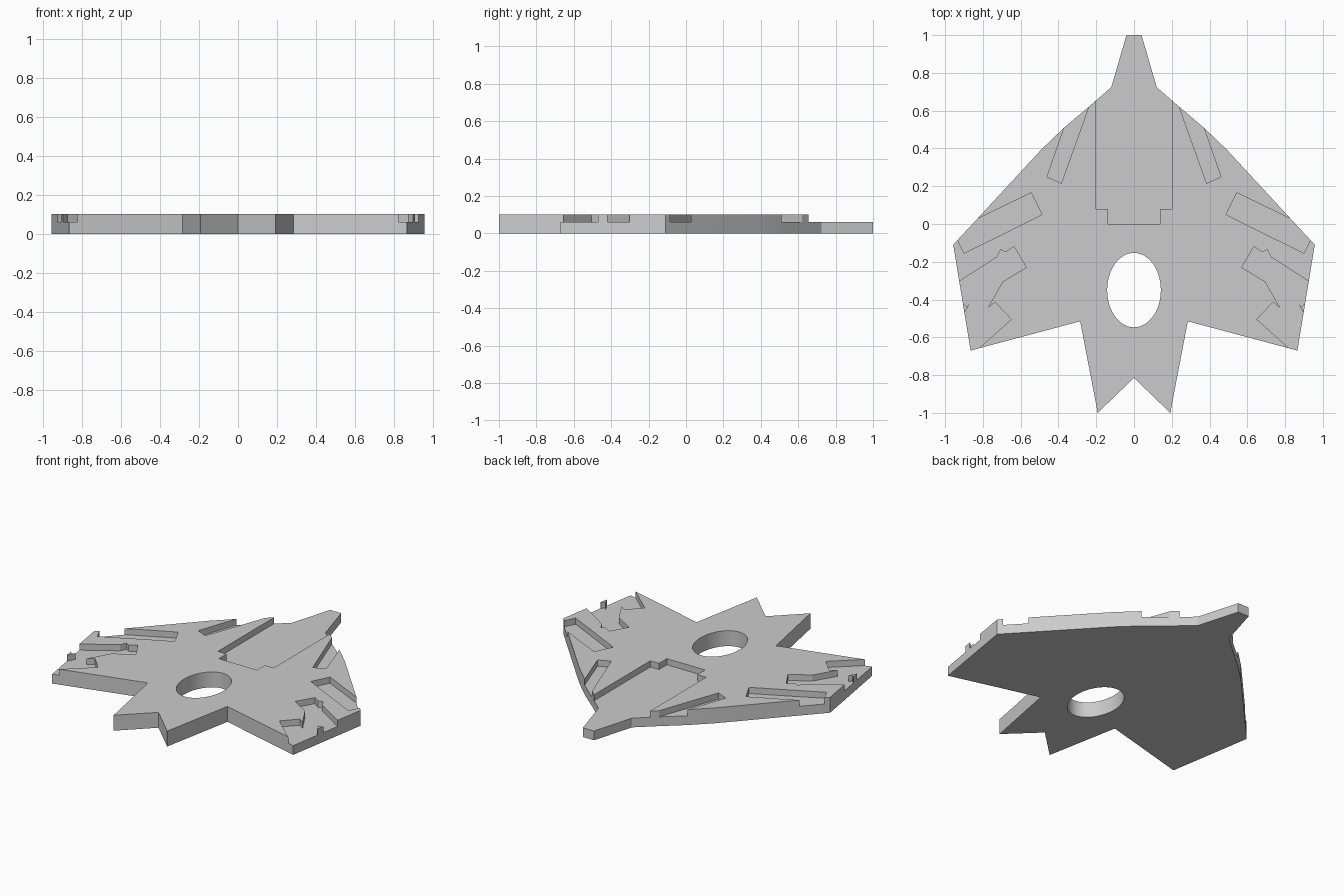
import bpy
import bmesh
from math import cos, sin, pi, radians

cube = bpy.data.objects.get("Cube")
if cube:
    bpy.data.objects.remove(cube, do_unlink=True)

THICK, FLOOR = 0.10, 0.06

grey = bpy.data.materials.new("light grey")
grey.use_nodes = True
grey.diffuse_color = (0.6, 0.6, 0.6, 1)
grey.node_tree.nodes["Principled BSDF"].inputs["Base Color"].default_value = (0.6, 0.6, 0.6, 1)


def mirrored(half):
    """Close a right-hand half outline with its mirror image."""
    return half + [(-x, y) for x, y in reversed(half) if x > 0]


def prism(name, outline, z0, z1):
    bm = bmesh.new()
    face = bm.faces.new([bm.verts.new((x, y, z0)) for x, y in outline])
    top = bmesh.ops.extrude_face_region(bm, geom=[face])
    verts = [v for v in top["geom"] if isinstance(v, bmesh.types.BMVert)]
    bmesh.ops.translate(bm, vec=(0, 0, z1 - z0), verts=verts)
    bmesh.ops.recalc_face_normals(bm, faces=bm.faces)
    mesh = bpy.data.meshes.new(name)
    bm.to_mesh(mesh)
    bm.free()
    mesh.materials.append(grey)
    obj = bpy.data.objects.new(name, mesh)
    bpy.context.collection.objects.link(obj)
    return obj


def cut(target, outline, z0):
    cutter = prism("cutter", outline, z0, THICK + 0.1)
    cutter.hide_render = True
    mod = target.modifiers.new("cut", 'BOOLEAN')
    mod.operation, mod.solver, mod.object = 'DIFFERENCE', 'EXACT', cutter
    bpy.context.view_layer.objects.active = target
    bpy.ops.object.modifier_apply(modifier=mod.name)
    bpy.data.objects.remove(cutter, do_unlink=True)


# Winged plate
plate = prism("winged_plate", mirrored([
    (0.04, 1), (0.12, 0.725), (0.24, 0.62), (0.37, 0.51), (0.49, 0.395),
    (0.957, -0.11), (0.865, -0.67), (0.285, -0.515), (0.192, -1), (0, -0.815)]), 0, THICK)

# Oval through hole
cut(plate, [(0.142 * cos(i * pi / 32), -0.35 + 0.197 * sin(i * pi / 32)) for i in range(64)], -0.1)

# Nose recess
cut(plate, mirrored([(0.2, 1.1), (0.2, 0.08), (0.137, 0.08), (0.137, 0)]), FLOOR)

# Shoulder slot, wing slot and jagged wing tip recess, on both sides
shoulder = [(0.385, 0.215), (0.46, 0.25), (0.30, 0.71), (0.211, 0.70)]
wing = [(0.545, 0.165), (0.487, 0.05), (0.90, -0.155), (0.957, -0.035)]
tip = [(0.925, -0.303), (0.725, -0.175), (0.705, -0.135), (0.68, -0.15),
       (0.635, -0.12), (0.57, -0.23), (0.695, -0.305), (0.775, -0.445),
       (0.735, -0.415), (0.65, -0.505), (0.93, -0.755), (1.05, -0.755),
       (1.05, -0.47), (0.897, -0.47), (0.87, -0.42), (0.885, -0.44),
       (0.905, -0.42), (1.05, -0.42), (1.05, -0.303)]
for outline in (shoulder, wing, tip):
    for side in (1, -1):
        cut(plate, [(side * x, y) for x, y in outline], FLOOR)

# Smooth the hole wall, keep the edges crisp
bpy.ops.object.select_all(action='DESELECT')
plate.select_set(True)
bpy.context.view_layer.objects.active = plate
bpy.ops.object.shade_smooth_by_angle(angle=radians(20))
